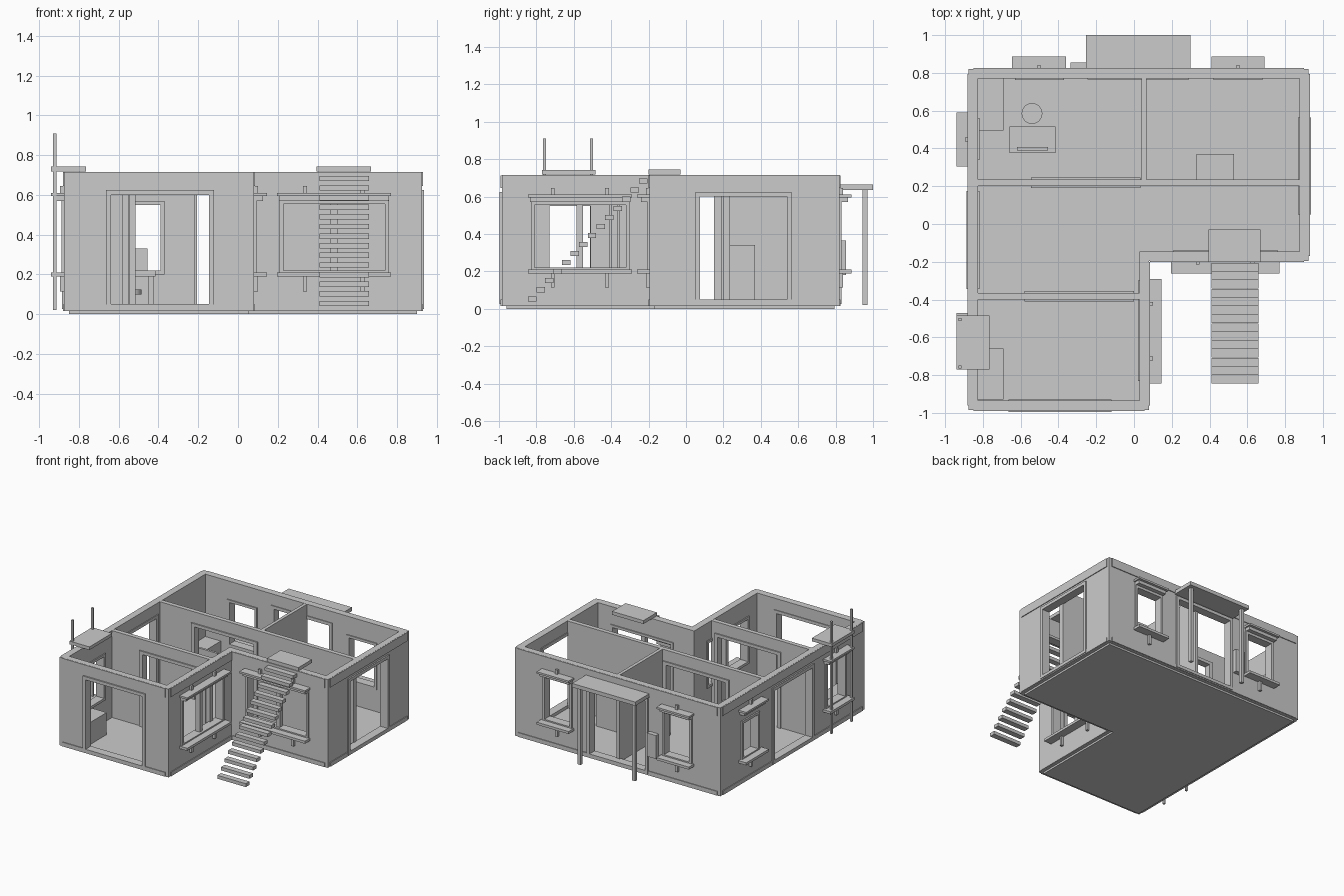
import bpy, bmesh, math

if "Cube" in bpy.data.objects:
    bpy.data.objects.remove(bpy.data.objects["Cube"])

grey = bpy.data.materials.new("plain_grey")
grey.diffuse_color = (0.6, 0.6, 0.6, 1)
grey.use_nodes = True
grey.node_tree.nodes["Principled BSDF"].inputs["Base Color"].default_value = grey.diffuse_color


def finish(name, bm):
    bmesh.ops.recalc_face_normals(bm, faces=bm.faces)
    me = bpy.data.meshes.new(name)
    bm.to_mesh(me)
    bm.free()
    me.materials.append(grey)
    ob = bpy.data.objects.new(name, me)
    bpy.context.collection.objects.link(ob)
    return ob


def boxes(name, *dims):
    """One object made of boxes given as (x0, x1, y0, y1, z0, z1)."""
    bm = bmesh.new()
    for x0, x1, y0, y1, z0, z1 in dims:
        vs = bmesh.ops.create_cube(bm, size=1)["verts"]
        for v in vs:
            v.co = ((x0 + x1) / 2 + v.co.x * (x1 - x0),
                    (y0 + y1) / 2 + v.co.y * (y1 - y0),
                    (z0 + z1) / 2 + v.co.z * (z1 - z0))
    return finish(name, bm)


def plan(d):
    """L-shaped house outline, moved outward by d."""
    return [(-.875 - d, -.985 - d), (.08 + d, -.985 - d), (.08 + d, -.195 - d),
            (.925 + d, -.195 - d), (.925 + d, .82 + d), (-.875 - d, .82 + d)]


def prism(name, d, z0, z1):
    bm = bmesh.new()
    f = bm.faces.new([bm.verts.new((x, y, z0)) for x, y in plan(d)])
    top = bmesh.ops.extrude_face_region(bm, geom=[f])["geom"]
    for v in top:
        if isinstance(v, bmesh.types.BMVert):
            v.co.z = z1
    return finish(name, bm)


def wall_ring(name, thick, z0, z1):
    bm = bmesh.new()
    loops = [[bm.verts.new((x, y, z)) for x, y in plan(d)]
             for d, z in ((0, z0), (0, z1), (-thick, z1), (-thick, z0))]
    for a, b in zip(loops, loops[1:] + loops[:1]):
        for i in range(6):
            j = (i + 1) % 6
            bm.faces.new((a[i], a[j], b[j], b[i]))
    return finish(name, bm)


# Walls: axis the wall runs along, outer face position, outward sign
WALLS = {"front": ("x", -.985, -1), "porch": ("x", -.195, -1), "back": ("x", .82, 1),
         "left": ("y", -.875, -1), "right": ("y", .925, 1), "side": ("y", .08, 1)}


def on_wall(wall, u0, u1, d0, d1, z0, z1):
    """Box along a wall: u along it, d outward from its outer face."""
    axis, face, s = WALLS[wall]
    a, b = sorted((face + s * d0, face + s * d1))
    return (u0, u1, a, b, z0, z1) if axis == "x" else (a, b, u0, u1, z0, z1)


# Openings: wall, start, end, top
DOORS = [("front", -.64, -.145, .60), ("back", -.22, .265, .60),
         ("left", -.32, .15, .60), ("right", .075, .54, .60)]
# Windows: wall, opening start and end, top, ledge start and end, double casement
WINDOWS = [("porch", .23, .74, .555, .195, .77, True),
           ("side", -.81, -.32, .555, -.845, -.29, True),
           ("back", -.61, -.39, .55, -.645, -.36, False),
           ("back", .44, .66, .55, .41, .69, False),
           ("left", .36, .54, .49, .305, .59, False),
           ("left", -.73, -.51, .55, -.77, -.47, False)]

# Foundation, floor and outer walls
prism("foundation", -.025, 0, .015)
prism("floor", -.01, .015, .025)
walls = wall_ring("outer_walls", .05, .015, .715)
cutter = boxes("opening_cutter",
               *[on_wall(w, a, b, -.1, .1, .05, t) for w, a, b, t in DOORS],
               *[on_wall(w, a, b, -.1, .1, .22, t) for w, a, b, t, *_ in WINDOWS])
mod = walls.modifiers.new("openings", "BOOLEAN")
mod.operation, mod.object, mod.solver = "DIFFERENCE", cutter, "EXACT"
bpy.context.view_layer.objects.active = walls
walls.select_set(True)
bpy.ops.object.modifier_apply(modifier="openings")
bpy.data.objects.remove(cutter)

# Raised bands at top and bottom of each wall, stopping short of the corners
SPANS = {"front": (-.85, .055), "porch": (.085, .9), "back": (-.85, .9),
         "left": (-.96, .795), "right": (-.17, .795), "side": (-.96, -.2)}
for w, (a, b) in SPANS.items():
    boxes(w + "_wall_bands", on_wall(w, a, b, -.01, .006, .645, .714),
          on_wall(w, a, b, -.01, .006, .016, .049))

# Door frames
for w, a, b, t in DOORS:
    boxes(w + "_door_frame",
          on_wall(w, a - .025, a, -.056, .011, .05, t + .025),
          on_wall(w, b, b + .025, -.056, .011, .05, t + .025),
          on_wall(w, a, b, -.056, .011, t, t + .025),
          on_wall(w, a - .025, b + .025, -.056, .011, .025, .05))

# Windows: frame, stepped lintel, ledge and little brackets
for w, a, b, t, l0, l1, double in WINDOWS:
    m = (l0 + l1) / 2
    parts = [on_wall(w, a - .02, a, -.058, .012, .2, t + .02),
             on_wall(w, b, b + .02, -.058, .012, .2, t + .02),
             on_wall(w, a, b, -.058, .012, t, t + .02),
             on_wall(w, a, b, -.058, .012, .2, .22)]
    if double:
        parts.append(on_wall(w, m - .018, m + .018, -.045, -.005, .22, t))
    boxes(w + "_window_frame", *parts)
    boxes(w + "_window_lintel", on_wall(w, l0, l1, -.01, .066, .595, .61),
          on_wall(w, l0 + .012, l1 - .012, -.01, .045, .57, .595))
    boxes(w + "_window_ledge", on_wall(w, l0, l1, -.01, .066, .19, .21))
    for u in ((m - .145, m + .145) if double else (m,)):
        boxes(w + "_window_bracket", on_wall(w, u - .01, u + .01, -.01, .02, .115, .19),
              on_wall(w, u - .01, u + .01, -.01, .02, .61, .645))

# Inner partitions with framed doorways
for name, x1, y0, y1, a, b in (("middle_partition", .85, .2, .235, -.515, .005),
                               ("front_partition", .035, -.4, -.365, -.55, -.03)):
    boxes(name, (-.83, a, y0, y1, .025, .714), (b, x1 + .025 * (x1 > .5), y0, y1, .025, .714),
          (a, b, y0, y1, .6, .714))
    boxes(name + "_door_frame", (a - .03, a, y0 - .01, y1 + .01, .025, .625),
          (b, b + .03, y0 - .01, y1 + .01, .025, .625),
          (a, b, y0 - .01, y1 + .01, .6, .625))
boxes("back_partition", (.04, .066, .235, .775, .025, .714))

# Floating outside stair with roof landing
for i in range(14):
    y, z = -.845 + i * .0457, .04 + i * .0484
    boxes("stair_step", (.41, .66, y, y + .045, z, z + .027))
boxes("stair_landing", (.395, .67, -.2, -.03, .717, .744))

# Back porch: canopy, two posts and wall box
boxes("porch_canopy", (-.255, .3, .77, 1, .635, .665))
for x in (-.22, .26):
    boxes("porch_post", (x - .013, x + .013, .944, .97, .02, .635))
boxes("wall_box", (-.335, -.255, .82, .855, .18, .365))

# Roof ladder hatch: platform and two tall poles at the left wall
boxes("ladder_platform", (-.94, -.765, -.77, -.485, .717, .742))
for y in (-.757, -.505):
    boxes("ladder_pole", (-.93, -.914, y - .008, y + .008, .02, .91))

# Furniture: desk with screen, stool and storage boxes
boxes("desk", (-.66, -.415, .375, .515, .19, .22), (-.65, -.625, .385, .505, .025, .19),
      (-.45, -.425, .385, .505, .025, .19))
boxes("screen", (-.62, -.455, .39, .408, .22, .33))
bm = bmesh.new()
for r, z0, z1 in ((.055, .1, .125), (.012, .025, .1)):
    vs = bmesh.ops.create_cone(bm, cap_ends=True, segments=24, radius1=r, radius2=r,
                               depth=z1 - z0)["verts"]
    bmesh.ops.translate(bm, verts=vs, vec=(-.54, .585, (z0 + z1) / 2))
stool = finish("stool", bm)
bpy.ops.object.select_all(action="DESELECT")
stool.select_set(True)
bpy.context.view_layer.objects.active = stool
bpy.ops.object.shade_smooth_by_angle(angle=math.radians(30))
boxes("corner_cabinet", (-.825, -.69, .495, .77, .025, .22))
boxes("front_cabinet", (-.825, -.69, -.93, -.66, .025, .2))
boxes("wall_cabinet", (.33, .53, .235, .37, .025, .34))
